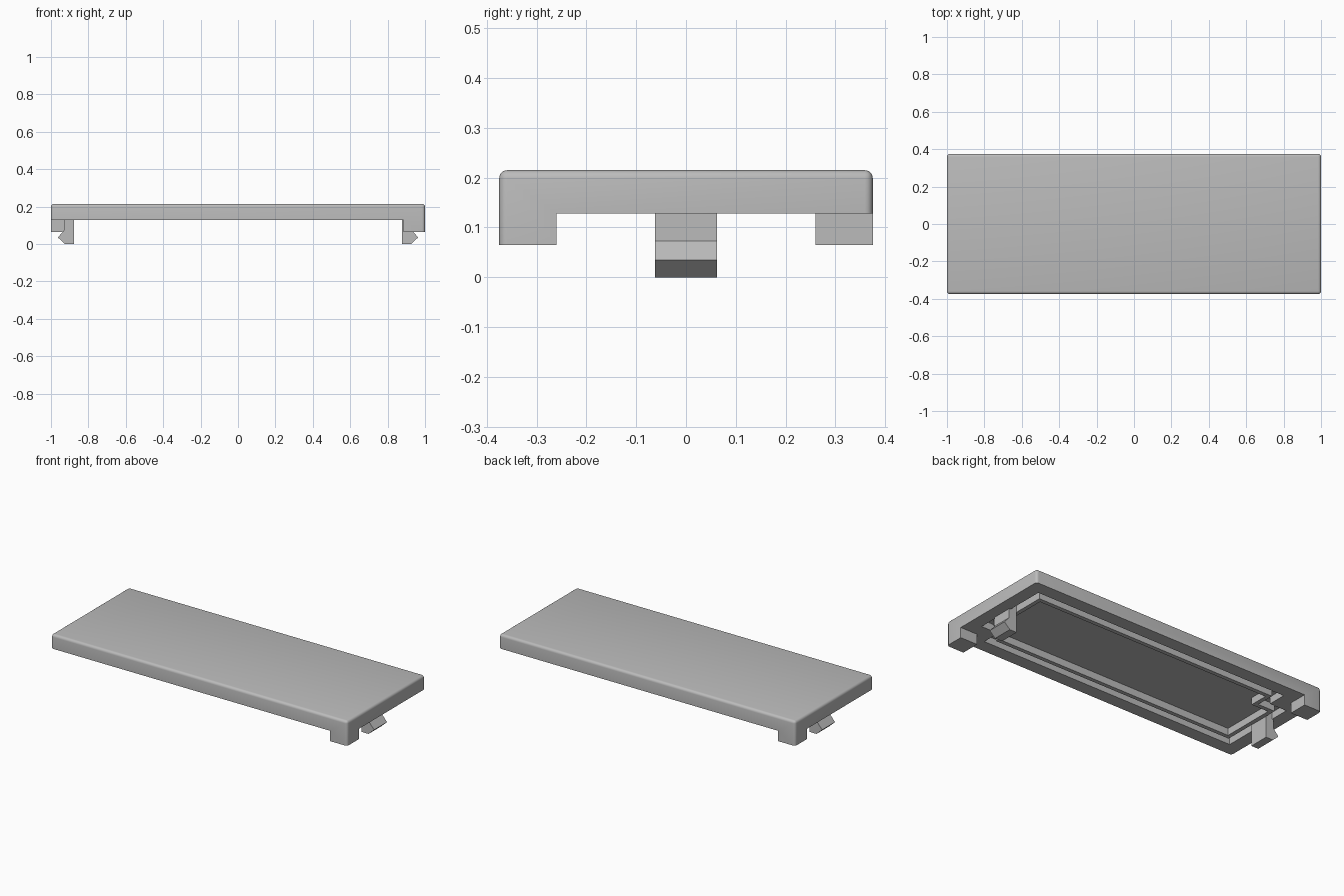
import bpy, bmesh, math

start = bpy.data.objects.get("Cube")
if start:
    bpy.data.objects.remove(start, do_unlink=True)

TOP, UNDER, FOOT, FLOOR = 0.215, 0.128, 0.065, 0.171
HALF_X, HALF_Y = 1.0, 0.375
FOOT_X, FOOT_Y = 0.885, 0.26      # inner sides of the two diagonal feet

grey = bpy.data.materials.new("plastic_grey")
grey.use_nodes = True
grey.diffuse_color = (0.5, 0.5, 0.5, 1)
grey.node_tree.nodes["Principled BSDF"].inputs["Base Color"].default_value = (0.5, 0.5, 0.5, 1)


def to_object(name, bm):
    bmesh.ops.recalc_face_normals(bm, faces=bm.faces)
    mesh = bpy.data.meshes.new(name)
    bm.to_mesh(mesh)
    bm.free()
    mesh.materials.append(grey)
    obj = bpy.data.objects.new(name, mesh)
    bpy.context.collection.objects.link(obj)
    return obj


def extrude(name, points, vector):
    """Solid made by sweeping a flat outline along a vector."""
    bm = bmesh.new()
    face = bm.faces.new([bm.verts.new(p) for p in points])
    swept = bmesh.ops.extrude_face_region(bm, geom=[face])["geom"]
    bmesh.ops.translate(bm, vec=vector, verts=[v for v in swept if isinstance(v, bmesh.types.BMVert)])
    return to_object(name, bm)


def notched_prism(name, hx, hy, nx, ny, z0, z1):
    """Rectangle with a square notch at each foot corner."""
    half = [(-hx, -hy), (nx, -hy), (nx, -ny), (hx, -ny)]
    outline = half + [(-x, -y) for x, y in half]
    return extrude(name, [(x, y, z0) for x, y in outline], (0, 0, z1 - z0))


def inset_prism(name, d, z0, z1):
    return notched_prism(name, HALF_X - d, HALF_Y - d, FOOT_X - d, FOOT_Y - d, z0, z1)


def cut(obj, cutter):
    cutter.hide_render = True
    mod = obj.modifiers.new("cut", 'BOOLEAN')
    mod.operation, mod.solver, mod.object = 'DIFFERENCE', 'EXACT', cutter
    bpy.context.view_layer.objects.active = obj
    bpy.ops.object.modifier_apply(modifier=mod.name)
    bpy.data.objects.remove(cutter, do_unlink=True)


# Cover: block with rounded top and upright edges
bm = bmesh.new()
bmesh.ops.create_cube(bm, size=1)
for v in bm.verts:
    v.co = (v.co.x * 2 * HALF_X, v.co.y * 2 * HALF_Y, TOP if v.co.z > 0 else FOOT)
rounded = [e for e in bm.edges if max(v.co.z for v in e.verts) > UNDER]
bmesh.ops.bevel(bm, geom=rounded, offset=0.016, segments=4, profile=0.5, affect='EDGES')
cover = to_object("cover", bm)

# Lower part removed except for two feet, then the underside pocket
cut(cover, notched_prism("foot_cutter", HALF_X + 0.1, HALF_Y + 0.1, FOOT_X, FOOT_Y, 0, UNDER))
cut(cover, inset_prism("pocket_cutter", 0.08, 0.1, FLOOR))

# Sealing ridge standing inside the pocket
ridge = inset_prism("sealing_ridge", 0.125, UNDER, FLOOR + 0.003)
cut(ridge, inset_prism("ridge_cutter", 0.15, 0.1, 0.25))

# Hooked clips at both ends
profile = [(0.877, 0.18), (0.877, 0), (0.925, 0), (0.963, 0.035), (0.93, 0.073), (0.93, 0.18)]
for side, label in ((1, "left"), (-1, "right")):
    extrude(label + "_clip", [(side * x, -0.062, z) for x, z in profile], (0, 0.124, 0))

# Smooth rounding with crisp edges
bpy.ops.object.select_all(action='DESELECT')
cover.select_set(True)
bpy.context.view_layer.objects.active = cover
bpy.ops.object.shade_smooth_by_angle(angle=math.radians(30))
